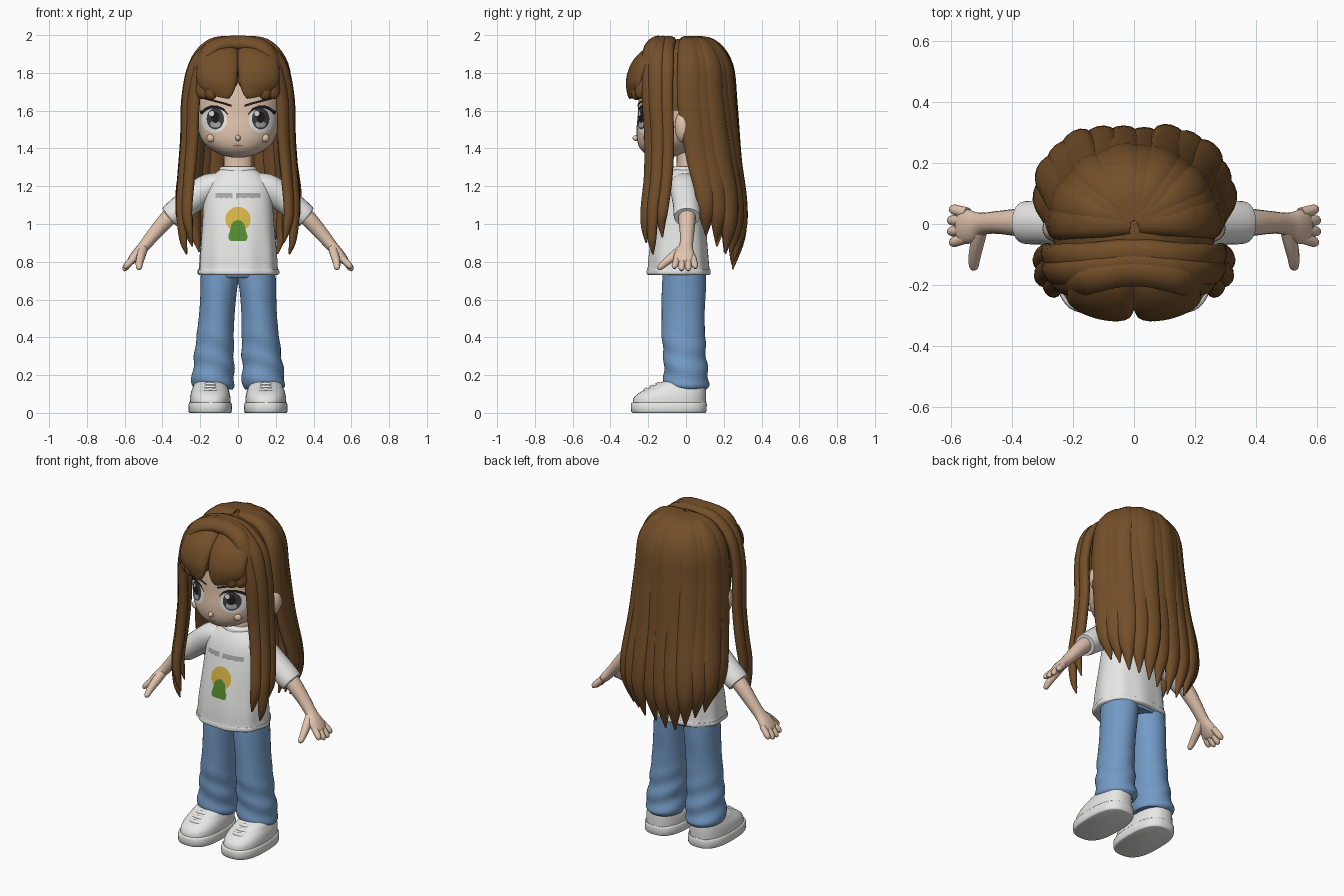
import bpy, bmesh, math, random
from mathutils import Vector
from mathutils.bvhtree import BVHTree

if "Cube" in bpy.data.objects:
    bpy.data.objects.remove(bpy.data.objects["Cube"])

random.seed(4)


def mat(name, r, g, b):
    m = bpy.data.materials.new(name)
    m.diffuse_color = (r, g, b, 1)
    m.use_nodes = True
    m.node_tree.nodes["Principled BSDF"].inputs["Base Color"].default_value = m.diffuse_color
    return m


BROWN = mat("hair brown", 0.172, 0.078, 0.022)
SKIN = mat("skin", 0.76, 0.555, 0.42)
WHITE = mat("white", 0.80, 0.80, 0.79)
BLUE = mat("denim blue", 0.17, 0.325, 0.56)
BLACK = mat("black", 0.012, 0.011, 0.012)
GREY = mat("grey", 0.38, 0.38, 0.38)
DARK = mat("iris dark", 0.05, 0.045, 0.045)
YELLOW = mat("yellow", 0.68, 0.46, 0.06)
GREEN = mat("green", 0.09, 0.27, 0.03)
PINK = mat("lip", 0.45, 0.2, 0.15)


def finish(name, bm, material, closed=True):
    if closed:
        bmesh.ops.recalc_face_normals(bm, faces=bm.faces)
    me = bpy.data.meshes.new(name)
    bm.to_mesh(me)
    bm.free()
    me.materials.append(material)
    ob = bpy.data.objects.new(name, me)
    bpy.context.collection.objects.link(ob)
    for p in me.polygons:
        p.use_smooth = True
    me.set_sharp_from_angle(angle=math.radians(50))
    return ob


def sample(rows, k):
    """Catmull-Rom interpolation of equal-length tuples."""
    out, n = [], len(rows)
    for i in range(n - 1):
        p = [rows[max(i - 1, 0)], rows[i], rows[i + 1], rows[min(i + 2, n - 1)]]
        for j in range(k):
            t = j / k
            out.append(tuple(0.5 * (2 * b + (c - a) * t + (2 * a - 5 * b + 4 * c - d) * t * t
                             + (3 * b - a - 3 * c + d) * t ** 3) for a, b, c, d in zip(*p)))
    return out + [tuple(rows[-1])]


def loft(name, rings, material):
    bm = bmesh.new()
    vs = [[bm.verts.new(p) for p in r] for r in rings]
    n = len(vs[0])
    for a, b in zip(vs, vs[1:]):
        for i in range(n):
            bm.faces.new((a[i], a[(i + 1) % n], b[(i + 1) % n], b[i]))
    bm.faces.new(vs[0])
    bm.faces.new(vs[-1])
    return finish(name, bm, material)


def stack(name, rows, material, k=4, n=40, power=1.0, fold=None):
    """Horizontal rings: (z, centre x, half width, front y, back y)."""
    rings = []
    for z, cx, rx, yf, yb in sample(rows, k):
        ring = []
        for i in range(n):
            a = 2 * math.pi * i / n
            c, s = math.cos(a), math.sin(a)
            f = 1 + (fold(a, z) if fold else 0)
            ring.append((cx + f * rx * math.copysign(abs(c) ** power, c),
                         (yf + yb) / 2 + f * (yb - yf) / 2 * math.copysign(abs(s) ** power, s), z))
        rings.append(ring)
    return loft(name, rings, material)


def strand(name, rows, material, ref=None, k=4, n=12):
    """Elliptic tube: (x, y, z, half width, half thickness); flat side faces ref."""
    rows = sample(rows, k)
    P = [Vector(r[:3]) for r in rows]
    rings = []
    for i, r in enumerate(rows):
        t = (P[min(i + 1, len(P) - 1)] - P[max(i - 1, 0)]).normalized()
        o = Vector(ref) if ref else P[i] - Vector((0, 0, min(P[i].z, 1.62)))
        o = (o - t * o.dot(t)).normalized()
        w = t.cross(o)
        rings.append([P[i] + w * max(r[3], .003) * math.cos(a) + o * max(r[4], .003) * math.sin(a)
                      for a in (2 * math.pi * j / n for j in range(n))])
    return loft(name, rings, material)


def ball(name, loc, rad, material):
    bm = bmesh.new()
    bmesh.ops.create_uvsphere(bm, u_segments=20, v_segments=12, radius=1)
    for v in bm.verts:
        v.co = Vector(loc) + Vector(v.co[i] * rad[i] for i in range(3))
    return finish(name, bm, material)


def plate(name, target, cols, material, off=0.003):
    """Thin patch laid on the front of target; cols are (x, low z, high z)."""
    tree = BVHTree.FromPolygons([v.co for v in target.data.vertices],
                                [p.vertices[:] for p in target.data.polygons])
    bm, grid = bmesh.new(), []
    for x, lo, hi in sorted(cols):
        col = []
        for j in range(9):
            z = lo + (hi - lo) * j / 8
            hit = tree.ray_cast(Vector((x, -2, z)), Vector((0, 1, 0)))[0]
            col.append(bm.verts.new((x, (hit.y if hit else -.2) - off, z)))
        grid.append(col)
    for a, b in zip(grid, grid[1:]):
        for j in range(8):
            bm.faces.new((a[j], b[j], b[j + 1], a[j + 1]))
    return finish(name, bm, material, False)


def oval(cx, cz, rx, rz, n=16):
    pts = []
    for i in range(n + 1):
        c = -math.cos(math.pi * i / n)
        h = rz * math.sqrt(max(1 - c * c, 1e-4))
        pts.append((cx + rx * c, cz - h, cz + h))
    return pts


# head, neck
head = stack("head", [(1.352, 0, .03, -.17, -.08), (1.365, 0, .085, -.205, -.03), (1.395, 0, .145, -.24, .05),
                      (1.44, 0, .19, -.258, .1), (1.50, 0, .212, -.262, .14), (1.58, 0, .225, -.255, .17),
                      (1.68, 0, .232, -.25, .18), (1.80, 0, .215, -.23, .18), (1.91, 0, .13, -.14, .12)],
             SKIN, power=.9)
stack("neck", [(1.24, 0, .085, -.06, .07), (1.3, 0, .075, -.05, .06), (1.42, 0, .075, -.05, .06)], SKIN)
ball("nose", (0, -.26, 1.455), (.014, .024, .016), SKIN)
plate("mouth", head, oval(0, 1.415, .028, .005), PINK)

# shirt with hem, collar and chest print
shirt = stack("shirt", [(.73, 0, .205, -.20, .12), (.738, 0, .215, -.208, .128), (.758, 0, .214, -.207, .127),
                        (.764, 0, .208, -.203, .122), (.85, 0, .203, -.195, .115), (1.0, 0, .19, -.17, .105),
                        (1.12, 0, .182, -.143, .098), (1.21, 0, .168, -.118, .092), (1.265, 0, .125, -.09, .085),
                        (1.295, 0, .085, -.068, .075)], WHITE, n=64, power=.88,
              fold=lambda a, z: .018 * math.sin(9 * a + 1) * max(0, min(1, (1.1 - z) / .3)))
stack("collar", [(1.275, 0, .10, -.08, .085), (1.295, 0, .097, -.078, .082), (1.305, 0, .085, -.065, .07)], WHITE)
plate("print_sun", shirt, oval(0, 1.025, .067, .066), YELLOW, .003)
plate("print_hill", shirt, [(-.05, .925, .94), (-.044, .912, .96), (-.034, .91, 1.0), (-.02, .91, 1.015),
                            (0, .91, 1.022), (.02, .91, 1.015), (.034, .91, .998), (.044, .912, .955),
                            (.05, .925, .94)], GREEN, .006)
for i, (a, b) in enumerate([(-.12, -.03), (-.01, .12)]):
    plate("print_band_%d" % i, shirt, [(a + (b - a) * j / 6, 1.135 + .006 * (j % 2), 1.165) for j in range(7)], GREY)

# hips
stack("jeans_hips", [(.715, 0, .17, -.115, .098), (.73, 0, .19, -.124, .104), (.78, 0, .195, -.13, .105)], BLUE)


def denim(a, z):
    low = max(0, min(1, (.48 - z) / .2))
    return .04 * low * math.sin(52 * z + 2.2 * math.sin(a + 1)) + .014 * math.sin(3 * a + 12 * z)


for s, side in ((-1, "left"), (1, "right")):
    # face details
    plate(side + "_eye_white", head, oval(s * .125, 1.55, .068, .066), WHITE, .002)
    plate(side + "_iris", head, oval(s * .12, 1.557, .046, .056), DARK, .004)
    plate(side + "_iris_glow", head, oval(s * .12, 1.528, .028, .018), GREY, .006)
    plate(side + "_pupil", head, oval(s * .12, 1.565, .022, .03), BLACK, .007)
    plate(side + "_eye_shine", head, oval(s * .12 - .02, 1.585, .013, .014), WHITE, .009)
    plate(side + "_lash", head, [(s * x, z, z + h) for x, z, h in
                                 [(.052, 1.575, .006), (.075, 1.598, .014), (.105, 1.61, .016), (.14, 1.612, .017),
                                  (.17, 1.6, .018), (.19, 1.58, .02), (.2, 1.585, .016)]], BLACK, .006)
    plate(side + "_brow", head, [(s * x, z, z + .012) for x, z in
                                 [(.035, 1.62), (.08, 1.634), (.13, 1.647), (.18, 1.66)]], BLACK, .005)
    ball(side + "_cheek", (s * .142, -.208, 1.455), (.024, .018, .022), SKIN)
    ball(side + "_ear", (s * .25, -.015, 1.515), (.05, .045, .085), SKIN)

    # sleeve, arm, hand
    strand(side + "_sleeve", [(s * .10, -.005, 1.215, .075, .06), (s * .17, -.005, 1.185, .078, .075),
                              (s * .27, .003, 1.11, .073, .07), (s * .355, .005, 1.042, .07, .063),
                              (s * .36, .005, 1.038, .06, .053)], WHITE, ref=(0, 0, 1), n=24)
    strand(side + "_arm", [(s * .30, .005, 1.10, .048, .046), (s * .38, .005, 1.02, .045, .043),
                           (s * .45, .005, .94, .037, .036), (s * .50, 0, .88, .037, .03),
                           (s * .535, -.008, .84, .055, .028), (s * .565, -.01, .805, .052, .022),
                           (s * .575, -.01, .79, .03, .012)],
           SKIN, ref=(s * .7, 0, .7), n=16)
    for j in range(4):
        y = -.050 + .030 * j
        e = .012 * abs(j - 1.5)
        strand("%s_finger_%d" % (side, j), [(s * .545, y * .9, .825, .018, .018), (s * .575, y * 1.08, .795, .018, .018),
                                            (s * (.60 - e * .5), y * 1.2, .76 + e, .016, .016),
                                            (s * (.608 - e * .5), y * 1.25, .747 + e, .007, .007)],
               SKIN, ref=(1, 0, .5), k=3)
    strand(side + "_thumb", [(s * .50, -.01, .875, .026, .024), (s * .512, -.06, .835, .026, .023),
                             (s * .522, -.11, .795, .02, .02), (s * .524, -.14, .768, .015, .015),
                             (s * .524, -.148, .76, .005, .005)], SKIN, ref=(1, 0, .5))

    # jeans leg
    stack(side + "_jeans_leg", [(.125, s * .132, .10, -.09, .105), (.15, s * .134, .114, -.115, .122),
                                (.21, s * .132, .11, -.12, .115), (.30, s * .126, .105, -.12, .105),
                                (.40, s * .12, .099, -.128, .102), (.52, s * .112, .094, -.127, .10),
                                (.64, s * .104, .096, -.128, .105), (.71, s * .098, .101, -.126, .105),
                                (.75, s * .096, .10, -.125, .105)],
          BLUE, k=6, fold=denim)

    # shoe: sole, upper, laces
    x = s * .147
    stack(side + "_sole", [(0, x, .108, -.282, .102), (.008, x, .115, -.29, .108), (.045, x, .115, -.292, .11),
                           (.056, x, .109, -.286, .106)], WHITE, k=2, power=.75)
    stack(side + "_shoe", [(.04, x, .108, -.283, .105), (.08, x, .107, -.276, .106), (.108, x, .102, -.245, .106),
                           (.13, x, .094, -.20, .105), (.15, x, .086, -.16, .103), (.165, x, .074, -.125, .098)],
          WHITE, power=.82)
    for j in range(3):
        y, z = -.215 + .032 * j, .12 + .015 * j
        strand("%s_lace_%d" % (side, j), [(x - .062, y + .02, z - .010, .011, .006), (x, y, z + .006, .012, .007),
                                          (x + .062, y + .02, z - .010, .011, .006)], WHITE, ref=(0, -.5, 1), n=8)

    # fringe: one broad sweep per side plus short tips
    strand(side + "_fringe", [(s * .085, -.09, 1.925, .09, .03), (s * .10, -.17, 1.905, .105, .04),
                              (s * .108, -.235, 1.845, .112, .045), (s * .112, -.268, 1.77, .11, .042),
                              (s * .115, -.27, 1.715, .10, .034), (s * .12, -.265, 1.68, .08, .02)],
           BROWN, ref=(s * .25, -1, .7), n=24)
    for j, (u, tip) in enumerate([(.035, 1.715), (.085, 1.68), (.14, 1.66), (.185, 1.665)]):
        yf = -.272 * (1 - (u / .31) ** 4)
        strand("%s_fringe_tip_%d" % (side, j), [(s * u * .95, yf + .03, 1.84, .03, .02), (s * u, yf + .004, 1.77, .038, .026),
                                                (s * (u + .005), yf - .002, tip + .035, .038, .026),
                                                (s * (u + .008), yf + .004, tip + .012, .028, .02),
                                                (s * (u + .01), yf + .01, tip, .008, .008)], BROWN)

    # long front locks in front of the ears
    for j, (y, dx, tip) in enumerate([(-.195, -.03, .90), (-.16, 0, .84), (-.11, .005, .93)]):
        strand("%s_front_lock_%d" % (side, j), [(s * -.03, y * .7 - .02, 1.958, .05, .034), (s * .05, y * .72 - .02, 1.958, .05, .035),
                                                (s * .14, y * .85 - .015, 1.93, .05, .034),
                                                (s * (.225 + dx), y, 1.84, .048, .03), (s * (.265 + dx), y, 1.66, .044, .028),
                                                (s * (.272 + dx), y + .01, 1.45, .04, .028), (s * (.288 + dx), y + .005, 1.25, .036, .028),
                                                (s * (.30 + dx), y - .015, 1.08, .033, .026), (s * (.29 + dx), y - .02, tip + .08, .024, .02),
                                                (s * (.272 + dx), y - .015, tip, .004, .004)], BROWN)

# hair cap, open at the face
cap = bmesh.new()
bmesh.ops.create_uvsphere(cap, u_segments=40, v_segments=24, radius=1)
for v in cap.verts:
    v.co = Vector((v.co.x * .268, v.co.y * .25 - .01, 1.68 + v.co.z * .302))
bmesh.ops.delete(cap, geom=[v for v in cap.verts if v.co.z < (1.60 if v.co.y > -.15 else 1.74)
                            and not (v.co.y > .04 and v.co.z > 1.45)], context='VERTS')
finish("hair_cap", cap, BROWN)

# long back locks fanned around the crown
profile = [(.01, 1.962, .04), (.13, 1.948, .055), (.212, 1.84, .066), (.235, 1.64, .068), (.25, 1.37, .066),
           (.272, 1.10, .06), (.266, .93, .044), (.232, .76, .004)]
COUNT = 12
for i in range(COUNT):
    u = -1 + 2 * i / (COUNT - 1)
    a = math.radians(86 * u)
    tip = .735 + .19 * abs(u) ** 1.5 + random.uniform(0, .05)
    bump = .005 * (i % 2)
    rows = []
    for r, z, w in profile:
        drop = max(0, min(1, (1.65 - z) / .6))
        if z < 1.37:
            z = 1.37 - (1.37 - z) * (1.37 - tip) / .61
        rows.append(((r + bump) * 1.08 * math.sin(a), r * math.cos(a) + bump + .085 * drop * abs(math.sin(a)),
                     z, w, min(w, .034)))
    strand("back_lock_%d" % i, rows, BROWN, k=5, n=14)
